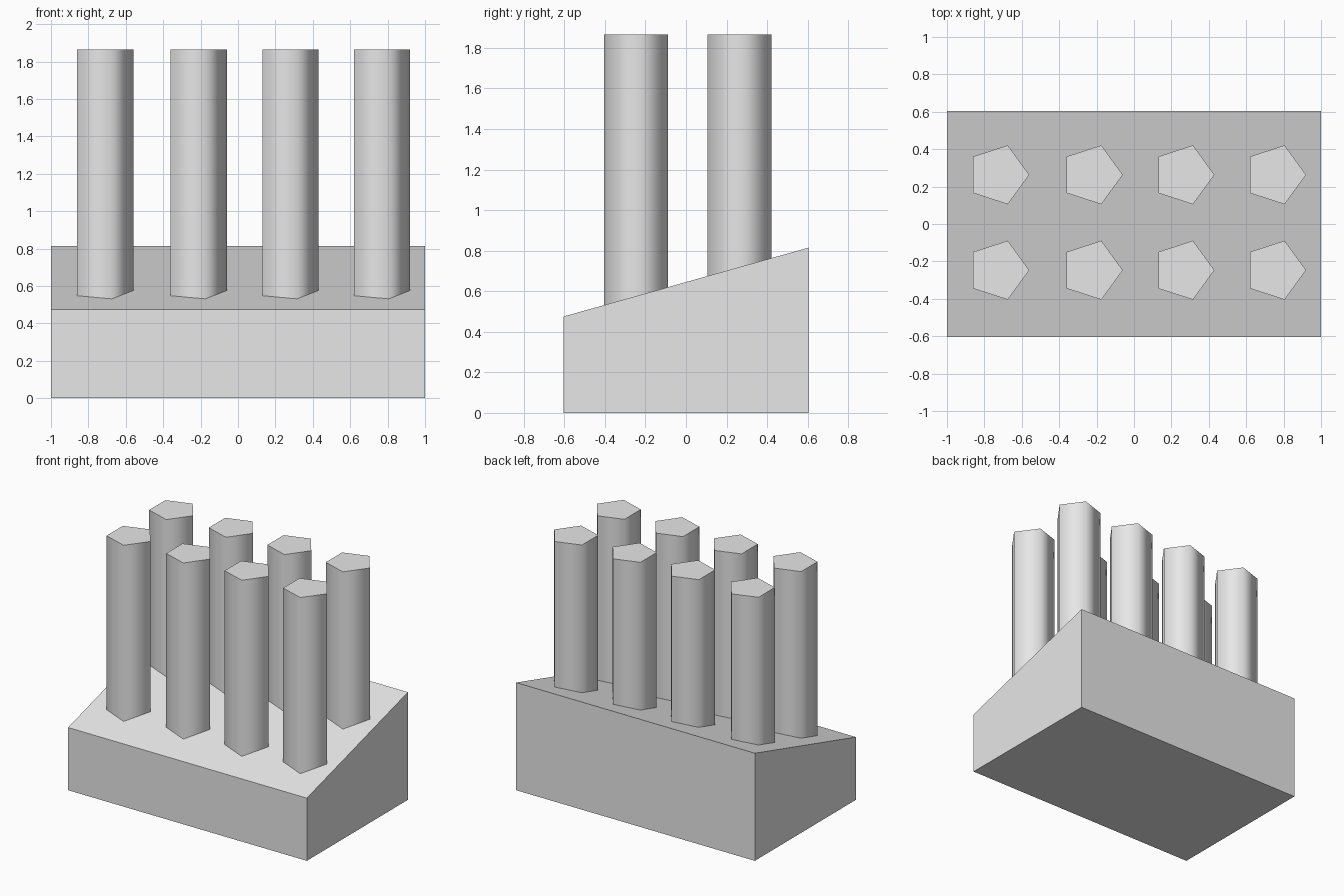
import bpy, bmesh, math

cube = bpy.data.objects.get("Cube")
if cube:
    bpy.data.objects.remove(cube, do_unlink=True)

grey = bpy.data.materials.new("light_grey")
grey.use_nodes = True
grey.diffuse_color = (0.8, 0.8, 0.8, 1)
grey.node_tree.nodes["Principled BSDF"].inputs["Base Color"].default_value = (0.8, 0.8, 0.8, 1)


def prism(name, outline, direction):
    """Extrude a closed outline along a direction into a solid."""
    bm = bmesh.new()
    face = bm.faces.new([bm.verts.new(p) for p in outline])
    result = bmesh.ops.extrude_face_region(bm, geom=[face], use_keep_orig=True)
    moved = [v for v in result["geom"] if isinstance(v, bmesh.types.BMVert)]
    bmesh.ops.translate(bm, verts=moved, vec=direction)
    bmesh.ops.recalc_face_normals(bm, faces=bm.faces)
    mesh = bpy.data.meshes.new(name)
    bm.to_mesh(mesh)
    bm.free()
    mesh.materials.append(grey)
    obj = bpy.data.objects.new(name, mesh)
    bpy.context.collection.objects.link(obj)
    return obj


# Wedge base: side profile swept across the width
DEPTH, FRONT, BACK = 0.605, 0.475, 0.815
profile = [(-1, -DEPTH, 0), (-1, DEPTH, 0), (-1, DEPTH, BACK), (-1, -DEPTH, FRONT)]
prism("sloped_base", profile, (2, 0, 0))

# Two rows of five-sided pillars, a corner of each pointing to +x
SIDES, RADIUS, BOTTOM, TOP = 5, 0.166, 0.3, 1.865
for row, y in (("front", -0.247), ("back", 0.263)):
    for i, x in enumerate((-0.726, -0.226, 0.264, 0.754)):
        ring = [(x + RADIUS * math.cos(math.tau * k / SIDES),
                 y + RADIUS * math.sin(math.tau * k / SIDES), BOTTOM) for k in range(SIDES)]
        pillar = prism(f"{row}_pillar_{i + 1}", ring, (0, 0, TOP - BOTTOM))
        # Rounded shading on the sides, crisp cap edges
        bpy.ops.object.select_all(action="DESELECT")
        pillar.select_set(True)
        bpy.context.view_layer.objects.active = pillar
        bpy.ops.object.shade_smooth_by_angle(angle=math.radians(80))
